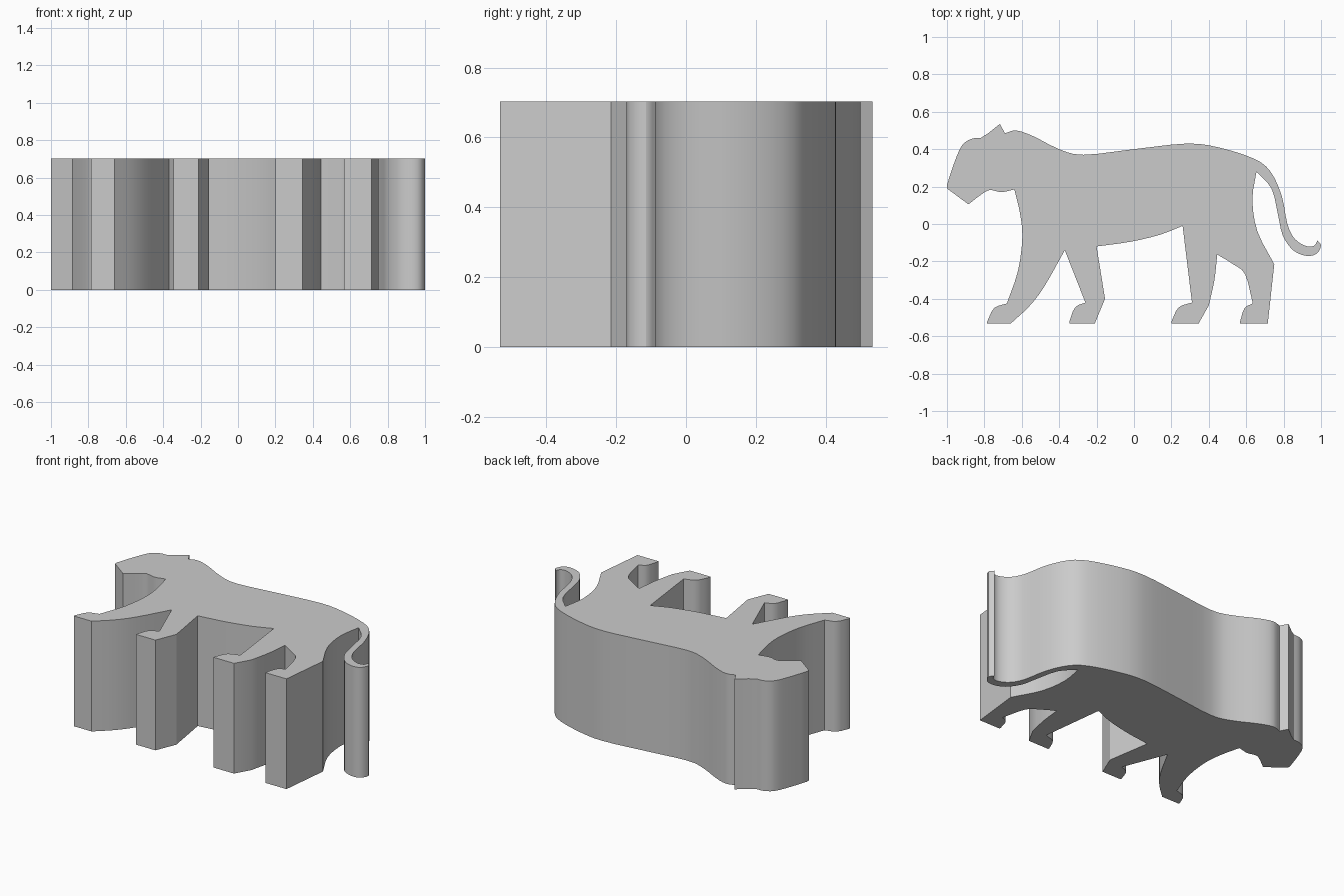
import bpy
import bmesh
import math
from mathutils import Vector

THICKNESS = 0.703
GROUND = -0.533
STEPS = 3

cube = bpy.data.objects.get("Cube")
if cube:
    bpy.data.objects.remove(cube, do_unlink=True)

outline = []


def add_point(point):
    """Append a point unless it repeats the previous one."""
    point = Vector(point)
    if not outline or (point - outline[-1]).length > 0.002:
        outline.append(point)


def straight(*points):
    """Run of sharp corners."""
    for point in points:
        add_point(point)


def smooth(*points):
    """Smooth run through the points, with sharp corners at both ends."""
    run = [Vector(point) for point in points]
    run = [run[0] * 2 - run[1]] + run + [run[-1] * 2 - run[-2]]
    for before, start, end, after in zip(run, run[1:], run[2:], run[3:]):
        for step in range(STEPS + 1):
            t = step / STEPS
            tangent_in = (end - before) / 2
            tangent_out = (after - start) / 2
            ease = t * t * (3 - 2 * t)
            add_point(start.lerp(end, ease)
                      + tangent_in * t * (1 - t) ** 2
                      - tangent_out * t * t * (1 - t))


def paw(heel, toe, ankle, ankle_height):
    """Flat sole, then a rounded instep up to the ankle."""
    straight((heel, GROUND), (toe, GROUND))
    rise = ankle_height - GROUND
    smooth((toe, GROUND + rise * 0.1),
           (toe + (ankle - toe) * 0.35, GROUND + rise * 0.77),
           (ankle, ankle_height))


def extrude_outline(name, points, height, material):
    """Turn a closed outline into a solid slab standing on the floor."""
    bm = bmesh.new()
    verts = [bm.verts.new((p.x, p.y, 0)) for p in points]
    base = bm.faces.new(verts)
    result = bmesh.ops.extrude_face_region(bm, geom=[base], use_keep_orig=True)
    top = [g for g in result["geom"] if isinstance(g, bmesh.types.BMVert)]
    bmesh.ops.translate(bm, verts=top, vec=(0, 0, height))
    bmesh.ops.recalc_face_normals(bm, faces=bm.faces[:])
    mesh = bpy.data.meshes.new(name)
    bm.to_mesh(mesh)
    bm.free()
    mesh.materials.append(material)
    slab = bpy.data.objects.new(name, mesh)
    bpy.context.collection.objects.link(slab)
    return slab


# Face, forehead and ear
smooth((-1, .21), (-.96, .33), (-.92, .42), (-.87, .455), (-.82, .46))
straight((-.78, .485), (-.717, .535), (-.69, .485))

# Neck, back and rump
smooth((-.69, .485), (-.63, .5), (-.54, .47), (-.4, .4), (-.27, .37),
       (0, .4), (.28, .43), (.45, .41), (.64, .35), (.73, .28),
       # Outer side of the tail
       (.79, .15), (.82, 0), (.86, -.08), (.92, -.118), (.965, -.115),
       (.98, -.088))

# Rounded tail tip and inner side of the tail
smooth((.98, -.088), (1, -.115), (.975, -.16), (.92, -.17), (.85, -.14),
       (.795, -.06), (.77, .05), (.735, .19), (.655, .28))

# Rear hind leg
smooth((.655, .28), (.633, .13), (.66, -.04), (.75, -.215))
paw(.715, .567, .635, -.425)
smooth((.635, -.425), (.595, -.27), (.53, -.215), (.445, -.163))

# Front hind leg
smooth((.445, -.163), (.43, -.3), (.4, -.435))
paw(.345, .2, .31, -.42)

# Belly
smooth((.26, -.01), (.14, -.057), (-.02, -.095), (-.2, -.12))

# Rear foreleg
straight((-.155, -.4))
paw(-.21, -.345, -.26, -.42)

# Front foreleg
smooth((-.37, -.14), (-.48, -.335), (-.56, -.44), (-.66, GROUND))
paw(-.66, -.785, -.68, -.425)

# Chest, throat and jaw
smooth((-.68, -.425), (-.62, -.25), (-.597, -.07), (-.61, .06), (-.64, .185))
smooth((-.64, .185), (-.71, .17), (-.77, .182), (-.82, .155), (-.885, .105))
straight((-1, .19))

grey = bpy.data.materials.new("plain grey")
grey.use_nodes = True
colour = (0.6, 0.6, 0.6, 1)
grey.diffuse_color = colour
grey.node_tree.nodes["Principled BSDF"].inputs["Base Color"].default_value = colour

slab = extrude_outline("big_cat_slab", outline, THICKNESS, grey)
bpy.context.view_layer.objects.active = slab
slab.select_set(True)
bpy.ops.object.shade_smooth_by_angle(angle=math.radians(30))
